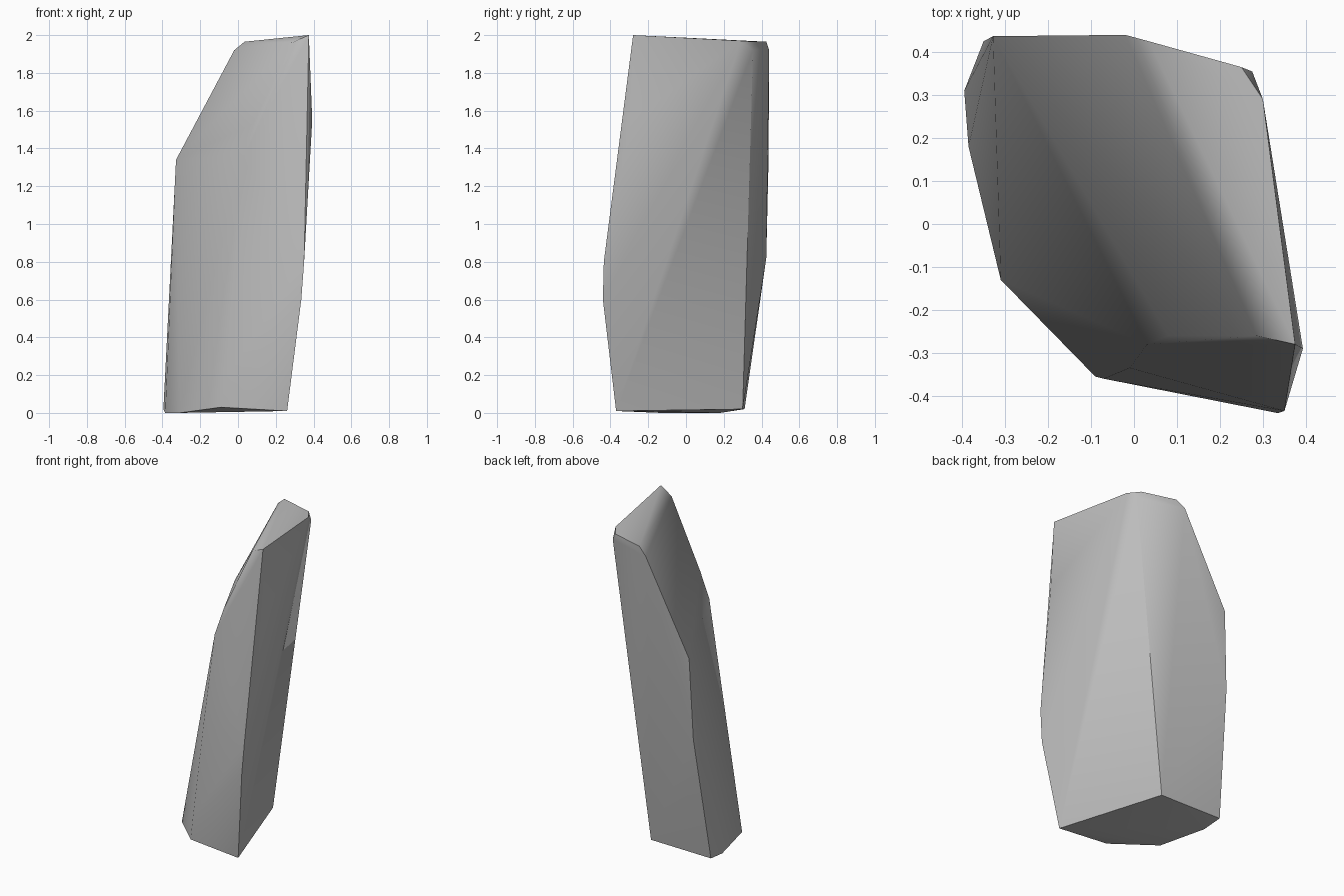
import bpy
import bmesh
import math

# Remove the default cube only
default_cube = bpy.data.objects.get("Cube")
if default_cube:
    bpy.data.objects.remove(default_cube, do_unlink=True)


def make_material(name, grey):
    """One flat grey for viewport and render."""
    material = bpy.data.materials.new(name)
    material.use_nodes = True
    colour = (grey, grey, grey, 1)
    material.diffuse_color = colour
    shader = next(n for n in material.node_tree.nodes if n.type == 'BSDF_PRINCIPLED')
    shader.inputs["Base Color"].default_value = colour
    shader.inputs["Roughness"].default_value = 0.9
    return material


def hull_object(name, rings, material):
    """Wrap a tight convex skin around the corner points of a stone."""
    bm = bmesh.new()
    for ring in rings:
        for corner in ring:
            bm.verts.new(corner)
    result = bmesh.ops.convex_hull(bm, input=bm.verts[:])
    inner = {v for v in result["geom_interior"] + result["geom_unused"]
             if isinstance(v, bmesh.types.BMVert)}
    bmesh.ops.delete(bm, geom=list(inner), context='VERTS')
    # Merge almost level triangles into broad chiselled planes
    bmesh.ops.dissolve_limit(bm, angle_limit=math.radians(2),
                             verts=bm.verts[:], edges=bm.edges[:])
    bmesh.ops.recalc_face_normals(bm, faces=bm.faces[:])
    mesh = bpy.data.meshes.new(name)
    bm.to_mesh(mesh)
    bm.free()
    mesh.materials.append(material)
    stone = bpy.data.objects.new(name, mesh)
    bpy.context.collection.objects.link(stone)
    return stone


# Corners of the underside
base_ring = [(-.395, .31, .02), (-.385, .18, 0), (-.31, -.13, 0),
             (-.09, -.355, .03), (.26, -.37, .01), (.04, .3, .02)]

# Bulging belly and the front crease
belly_ring = [(-.07, -.36, .18), (-.01, -.335, .8), (.335, -.44, .6),
              (.35, -.435, .8), (-.35, .425, .82)]

# Shoulder where the long slanted plane begins
shoulder_ring = [(-.328, .437, 1.34), (.03, -.28, 1.36),
                 (.08, -.26, 1.53), (.393, -.29, 1.55)]

# Chipped corners of the top plane
crown_ring = [(-.02, .44, 1.92), (.035, .425, 1.965), (.25, .365, 1.965),
              (.275, .355, 1.92), (.3, .29, 1.97), (.375, -.28, 2),
              (.285, -.26, 1.96)]

stone_grey = make_material("stone grey", .5)
rock = hull_object("standing_rock",
                   [base_ring, belly_ring, shoulder_ring, crown_ring], stone_grey)

# Soft worn edges, crisp where planes meet steeply
bpy.ops.object.select_all(action='DESELECT')
rock.select_set(True)
bpy.context.view_layer.objects.active = rock
bpy.ops.object.shade_smooth_by_angle(angle=math.radians(55))
